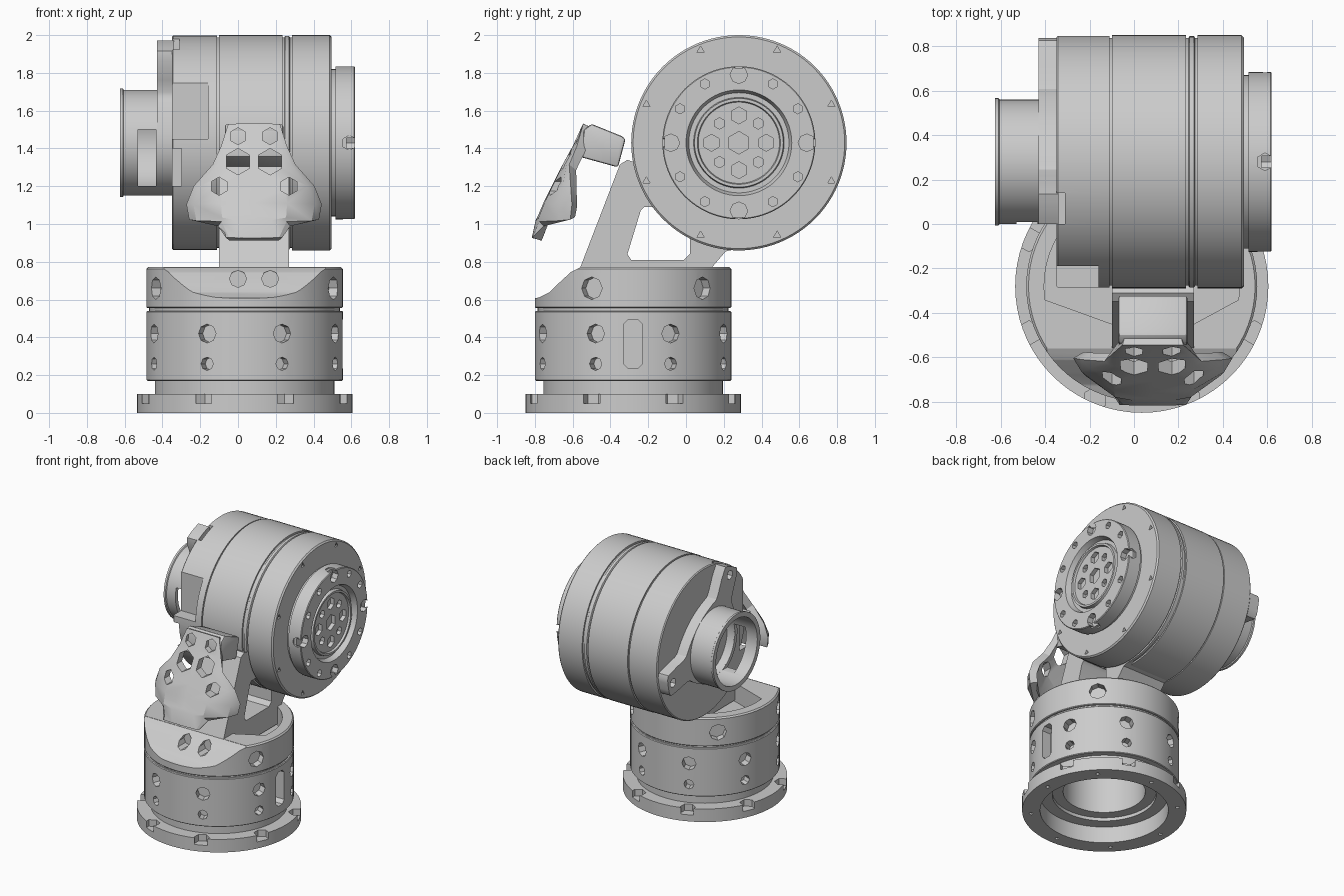
import bpy, bmesh
from math import sin, cos, pi, radians, exp
from mathutils import Matrix, Vector

if "Cube" in bpy.data.objects:
    bpy.data.objects.remove(bpy.data.objects["Cube"])

grey = bpy.data.materials.new("machined grey")
grey.use_nodes = True
grey.diffuse_color = (0.6, 0.6, 0.6, 1)
grey.node_tree.nodes["Principled BSDF"].inputs["Base Color"].default_value = (0.6, 0.6, 0.6, 1)

BASE = Vector((0.035, -0.28, 0))      # vertical axis of the base
DRUM = Vector((0, 0.28, 1.43))        # horizontal axis of the drum
MID = 0.085                           # centre plane of bracket and shield
TO_X = Matrix.Translation(DRUM) @ Matrix.Rotation(pi / 2, 4, 'Y')


def lathe(bm, profile, matrix, n=72):
    """Revolve a closed (radius, height) profile."""
    rings = [[bm.verts.new(matrix @ Vector((r * cos(2 * pi * i / n), r * sin(2 * pi * i / n), h)))
              for r, h in profile] for i in range(n)]
    for i in range(n):
        a, b = rings[i], rings[(i + 1) % n]
        for j in range(len(profile)):
            k = (j + 1) % len(profile)
            if profile[j][0] + profile[k][0] > 0:
                bm.faces.new((a[j], b[j], b[k], a[k]))
    bmesh.ops.remove_doubles(bm, verts=bm.verts, dist=1e-5)


def prism(bm, pts, lo, hi, axis):
    """Extrude an outline along x (points are y, z) or z (points are x, y)."""
    def place(t):
        return [bm.verts.new((t, a, b) if axis == 'x' else (a, b, t)) for a, b in pts]
    a, b = place(lo), place(hi)
    bm.faces.new(a)
    bm.faces.new(b[::-1])
    for i in range(len(pts)):
        j = (i + 1) % len(pts)
        bm.faces.new((a[i], b[i], b[j], a[j]))


def peg(bm, centre, direction, r, depth, n=8):
    """Cylinder centred on a point, used for drilling."""
    rot = Vector(direction).to_track_quat('Z', 'Y').to_matrix().to_4x4()
    bmesh.ops.create_cone(bm, cap_ends=True, segments=n, radius1=r, radius2=r, depth=depth,
                          matrix=Matrix.Translation(centre) @ rot)


def box(bm, lo, hi):
    prism(bm, [(lo[1], lo[2]), (hi[1], lo[2]), (hi[1], hi[2]), (lo[1], hi[2])], lo[0], hi[0], 'x')


def around(r, degrees, z):
    """Point and outward direction on the base."""
    a = radians(degrees)
    return BASE + Vector((r * cos(a), r * sin(a), z)), Vector((cos(a), sin(a), 0))


def drill(bm, r, degrees, x, size, depth=0.08, n=6):
    """Drill along x at a polar position on the drum's axis."""
    a = radians(degrees)
    peg(bm, DRUM + Vector((x, r * cos(a), r * sin(a))), (1, 0, 0), size, depth, n)


def to_object(bm, name):
    bmesh.ops.recalc_face_normals(bm, faces=bm.faces)
    mesh = bpy.data.meshes.new(name)
    bm.to_mesh(mesh)
    bm.free()
    ob = bpy.data.objects.new(name, mesh)
    bpy.context.collection.objects.link(ob)
    return ob


def finish(bm, name, cutters=(), thickness=0, bevel=0):
    ob = to_object(bm, name)
    ob.data.materials.append(grey)
    bpy.ops.object.select_all(action='DESELECT')
    ob.select_set(True)
    bpy.context.view_layer.objects.active = ob
    mods = []
    if thickness:
        m = ob.modifiers.new("thickness", 'SOLIDIFY')
        m.thickness, m.offset = thickness, 0
        mods.append(m)
    if bevel:
        m = ob.modifiers.new("bevel", 'BEVEL')
        m.width, m.segments = bevel, 2
        mods.append(m)
    helpers = []
    for cut in cutters:
        helper = to_object(cut, name + "_cutter")
        helper.hide_render = True
        helpers.append(helper)
        m = ob.modifiers.new("cut", 'BOOLEAN')
        m.operation, m.object, m.solver = 'DIFFERENCE', helper, 'EXACT'
        mods.append(m)
    for m in mods:
        bpy.ops.object.modifier_apply(modifier=m.name)
    for helper in helpers:
        bpy.data.objects.remove(helper)
    bpy.ops.object.shade_smooth_by_angle(angle=radians(30))


# Base: flange, neck and barrel, hollow and stepped from below
bm, holes = bmesh.new(), bmesh.new()
lathe(bm, [(0, 0.5), (0.285, 0.5), (0.285, 0.15), (0.36, 0.15), (0.36, 0.125), (0.445, 0.125),
           (0.445, 0), (0.57, 0), (0.57, 0.1), (0.475, 0.1), (0.475, 0.17), (0.515, 0.17),
           (0.52, 0.175), (0.52, 0.535), (0.515, 0.54), (0.505, 0.54), (0.505, 0.57), (0, 0.57)],
      Matrix.Translation(BASE))
for k in range(8):
    ang = 22.5 + 45 * k
    for z, r in ((0.42, 0.05), (0.26, 0.035)):
        peg(holes, *around(0.52, ang, z), r, 0.12)
    peg(holes, around(0.55, ang, 0.1)[0], (0, 0, 1), 0.055, 0.1, 6)
    peg(holes, around(0.51, ang + 22.5, 0)[0], (0, 0, 1), 0.015, 0.06, 6)
slot = [(-0.33, 0.26), (-0.305, 0.235), (-0.255, 0.235), (-0.23, 0.26),
        (-0.23, 0.47), (-0.255, 0.495), (-0.305, 0.495), (-0.33, 0.47)]
prism(holes, slot, 0.48, 0.65, 'x')
finish(bm, "base", [holes])

# Turret: open at the rear, scooped at the front
bm, scoop, pocket, holes = (bmesh.new() for _ in range(4))
lathe(bm, [(0, 0.555), (0.515, 0.555), (0.52, 0.56), (0.52, 0.762), (0.51, 0.772), (0, 0.772)],
      Matrix.Translation(BASE))
prism(scoop, [(-0.55, 0.85), (-0.56, 0.77), (-0.61, 0.745), (-0.67, 0.69), (-0.72, 0.64),
              (-0.78, 0.61), (-0.9, 0.6), (-0.9, 0.85)], -0.8, 0.8, 'x')
inner = [around(0.44, -8 + 7 * i, 0)[0].xy[:] for i in range(29)]
prism(pocket, inner + [(-0.1, -0.45), (0.27, -0.45)], 0.63, 0.9, 'z')
for ang in (-25, 45, 135, 205):
    peg(holes, *around(0.52, ang, 0.66), 0.06, 0.11)
for side in (-1, 1):
    peg(holes, (MID + side * 0.085, -0.66, 0.71), (0, 1, 0), 0.045, 0.14)
finish(bm, "turret", [scoop, pocket, holes])

# Bracket carrying the drum, with a window
bm, window = bmesh.new(), bmesh.new()
prism(bm, [(-0.53, 0.64), (-0.56, 0.77), (-0.35, 1.315), (-0.31, 1.34), (-0.2, 1.3), (0.28, 1.0),
           (0.28, 0.87), (0.21, 0.855), (0.15, 0.785), (0.1, 0.72), (0.1, 0.64)], -0.1, 0.27, 'x')
prism(window, [(-0.31, 0.84), (-0.24, 1.07), (-0.22, 1.09), (-0.12, 1.09), (0.02, 0.93),
               (0.02, 0.84), (-0.01, 0.81), (-0.29, 0.81)], -0.3, 0.5, 'x')
finish(bm, "bracket", [window])

# Drum body with fine grooves and shallow marks on its left face
bm, notch, marks = bmesh.new(), bmesh.new(), bmesh.new()
lathe(bm, [(0, -0.35), (0.56, -0.35), (0.567, -0.343), (0.567, -0.11), (0.558, -0.11),
           (0.558, -0.1), (0.57, -0.1), (0.57, 0.235), (0.558, 0.235), (0.558, 0.245),
           (0.566, 0.25), (0.566, 0.27), (0.558, 0.275), (0.558, 0.285), (0.57, 0.285),
           (0.57, 0.485), (0.56, 0.495), (0, 0.495)], TO_X, 96)
box(notch, (-0.5, -0.4, 1.45), (-0.16, -0.19, 1.78))
box(notch, (-0.5, -0.4, 1.2), (-0.3, -0.15, 1.4))
box(notch, (-0.5, 0.0, 1.85), (-0.31, 0.14, 2.1))
for k in range(8):
    drill(marks, 0.53, 45 * k + 22.5, 0.495, 0.022, 0.06, 3)
finish(bm, "drum", [notch, marks])

# Output disc: stepped rings, bolt circles and edge notches
bm, holes, edge = bmesh.new(), bmesh.new(), bmesh.new()
lathe(bm, [(0, 0.48), (0.39, 0.48), (0.39, 0.515), (0.405, 0.515), (0.405, 0.615), (0.4, 0.62),
           (0.28, 0.62), (0.265, 0.58), (0.24, 0.58), (0.235, 0.605), (0.22, 0.605),
           (0.215, 0.59), (0, 0.59)], TO_X, 96)
for k in range(4):
    drill(holes, 0.36, 90 * k, 0.625, 0.046, 0.1, 8)
    drill(holes, 0.145, 90 * k, 0.6, 0.045)
    drill(holes, 0.145, 90 * k + 45, 0.6, 0.03)
    drill(holes, 0.36, 90 * k + 30, 0.625, 0.027)
    drill(holes, 0.36, 90 * k + 60, 0.625, 0.027)
    out = Vector((0, cos(pi / 2 * k), sin(pi / 2 * k)))
    peg(edge, DRUM + out * 0.42 + Vector((0.59, 0, 0)), out, 0.04, 0.05, 6)
drill(holes, 0, 0, 0.6, 0.06)
finish(bm, "output_disc", [holes, edge])

# Two-eared yoke on the right end
ears = (113, -12)
outline = []
for i in range(120):
    a = 3 * i
    near = min(abs((a - e + 180) % 360 - 180) for e in ears)
    r = min(0.28 + 0.28 * exp(-(near / 12) ** 4) + 0.07 * exp(-(near / 30) ** 2), 0.56)
    outline.append((DRUM.y + r * cos(radians(a)), DRUM.z + r * sin(radians(a))))
bm, holes = bmesh.new(), bmesh.new()
prism(bm, outline, -0.43, -0.34, 'x')
for e in ears:
    drill(holes, 0.5, e, -0.43, 0.035)
drill(holes, 0, 0, -0.43, 0.25, 0.12, 48)
finish(bm, "yoke", [holes])

# Open collar in the middle of the yoke
bm, opening = bmesh.new(), bmesh.new()
lathe(bm, [(0.25, -0.36), (0.28, -0.36), (0.28, -0.605), (0.287, -0.61), (0.287, -0.625),
           (0.25, -0.625)], TO_X, 64)
box(opening, (-0.53, -0.2, 1.2), (-0.435, 0.2, 1.5))
finish(bm, "collar", [opening])

# Arm holding the shield
bm = bmesh.new()
prism(bm, [(-0.54, 1.5), (-0.5, 1.53), (-0.34, 1.465), (-0.32, 1.45), (-0.36, 1.3),
           (-0.56, 1.355)], MID - 0.155, MID + 0.155, 'x')
finish(bm, "shield_arm", bevel=0.012)

# Shield: flared plate with swept-back wings and drilled holes
rows = [(1.52, -0.52, 0.13, 0.0), (1.4, -0.575, 0.165, 0.02), (1.3, -0.63, 0.205, 0.03),
        (1.19, -0.685, 0.3, 0.09), (1.1, -0.73, 0.335, 0.14), (1.03, -0.76, 0.32, 0.16),
        (1.01, -0.77, 0.18, 0.03), (0.92, -0.79, 0.14, 0.0)]
columns = (-1, -0.9, -0.5, 0, 0.5, 0.9, 1)
bm, holes = bmesh.new(), bmesh.new()
grid = [[bm.verts.new((MID + u * w, y + back * abs(u) ** 5, z)) for u in columns]
        for z, y, w, back in rows]
for a, b in zip(grid, grid[1:]):
    for i in range(len(columns) - 1):
        bm.faces.new((a[i], a[i + 1], b[i + 1], b[i]))
for side in (-1, 1):
    for x, z, r in ((0.085, 1.465, 0.045), (0.085, 1.33, 0.07), (0.185, 1.2, 0.048)):
        peg(holes, (MID + side * x, -0.66, z), (0, 1, 0), r, 0.24, 6)
finish(bm, "shield", [holes], thickness=0.055)
